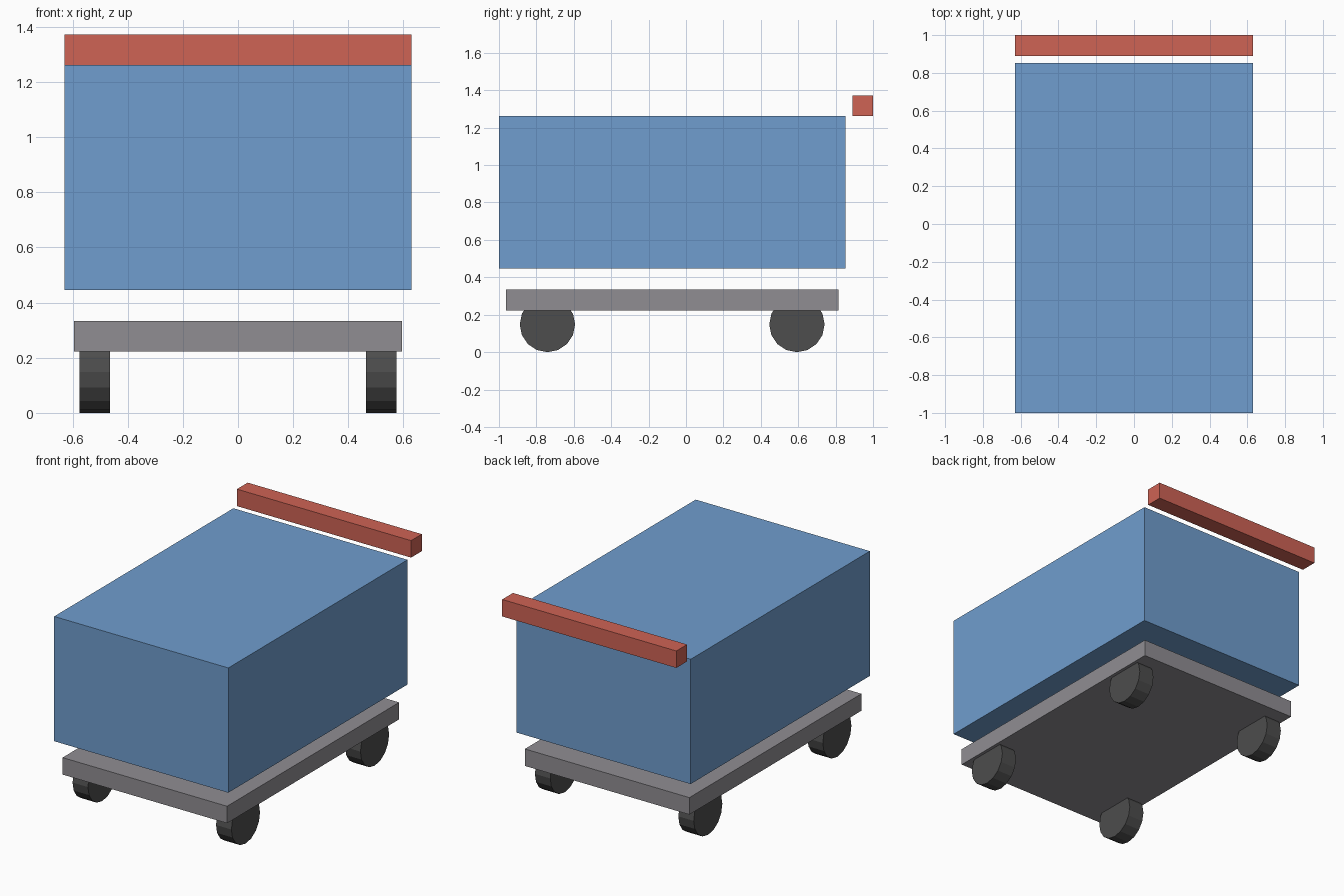
import bpy, bmesh, math
from mathutils import Matrix

if "Cube" in bpy.data.objects:
    bpy.data.objects.remove(bpy.data.objects["Cube"])


def material(name, rgb):
    mat = bpy.data.materials.new(name)
    mat.diffuse_color = (*rgb, 1)
    mat.use_nodes = True
    mat.node_tree.nodes["Principled BSDF"].inputs["Base Color"].default_value = mat.diffuse_color
    return mat


def add_object(name, bm, mat):
    bmesh.ops.recalc_face_normals(bm, faces=bm.faces)
    mesh = bpy.data.meshes.new(name)
    bm.to_mesh(mesh)
    bm.free()
    mesh.materials.append(mat)
    obj = bpy.data.objects.new(name, mesh)
    bpy.context.collection.objects.link(obj)
    return obj


def box(name, half_width, y, z, mat):
    """Box centred on x = 0, spanning the given y and z ranges."""
    bm = bmesh.new()
    place = (Matrix.Translation((0, sum(y) / 2, sum(z) / 2))
             @ Matrix.Diagonal((2 * half_width, y[1] - y[0], z[1] - z[0], 1)))
    bmesh.ops.create_cube(bm, size=1, matrix=place)
    return add_object(name, bm, mat)


def wheel(name, x, y, radius, width, mat):
    """16-sided wheel with its axle along x, resting on the floor."""
    bm = bmesh.new()
    place = (Matrix.Translation((x, y, radius))
             @ Matrix.Rotation(math.pi / 2, 4, 'Y'))
    bmesh.ops.create_cone(bm, cap_ends=True, segments=16, radius1=radius,
                          radius2=radius, depth=width, matrix=place)
    return add_object(name, bm, mat)


blue = material("blue", (0.16, 0.34, 0.62))
red = material("red", (0.62, 0.125, 0.09))
grey = material("grey", (0.28, 0.27, 0.29))
dark = material("dark", (0.075, 0.075, 0.075))

# Cart body, deck and push handle
box("bin", 0.63, (-1.0, 0.852), (0.446, 1.262), blue)
box("deck", 0.595, (-0.963, 0.815), (0.223, 0.334), grey)
box("handle", 0.63, (0.889, 1.0), (1.262, 1.373), red)

# Four wheels, tucked into the deck
for end, y in (("front", -0.741), ("back", 0.593)):
    for side, s in (("left", -1), ("right", 1)):
        wheel(f"{end}_{side}_wheel", s * 0.519, y, 0.148, 0.111, dark)
